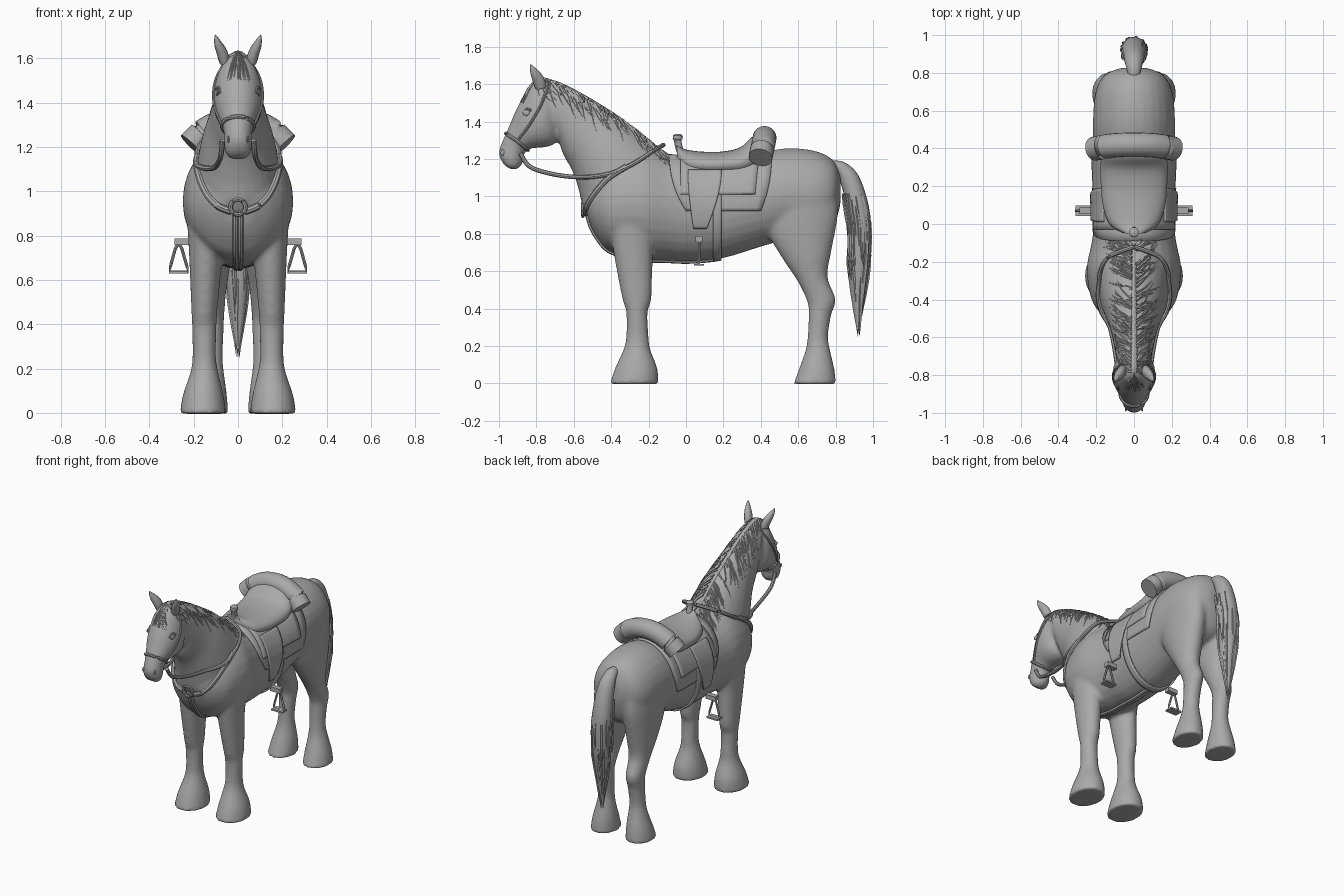
import bpy, bmesh, math, random
from mathutils import Vector
from mathutils.bvhtree import BVHTree

if "Cube" in bpy.data.objects:
    bpy.data.objects.remove(bpy.data.objects["Cube"])

random.seed(4)
grey = bpy.data.materials.new("plain grey")
grey.diffuse_color = (0.4, 0.4, 0.4, 1)
grey.use_nodes = True
grey.node_tree.nodes["Principled BSDF"].inputs["Base Color"].default_value = grey.diffuse_color


def catmull(rows, steps):
    out = []
    for i in range(len(rows) - 1):
        a, b, c, d = (rows[max(0, min(len(rows) - 1, i + k))] for k in (-1, 0, 1, 2))
        for s in range(steps):
            t = s / steps
            out.append([0.5 * (2 * q + (r - p) * t + (2 * p - 5 * q + 4 * r - u) * t * t
                        + (3 * q - p - 3 * r + u) * t ** 3) for p, q, r, u in zip(a, b, c, d)])
    return out + [list(rows[-1])]


def finish(name, bm, smooth=40):
    bmesh.ops.recalc_face_normals(bm, faces=bm.faces)
    me = bpy.data.meshes.new(name)
    bm.to_mesh(me)
    bm.free()
    ob = bpy.data.objects.new(name, me)
    bpy.context.collection.objects.link(ob)
    me.materials.append(grey)
    me.shade_smooth()
    if smooth:
        me.set_sharp_from_angle(angle=math.radians(smooth))
    return ob


def skin(bm, rings):
    vs = [[bm.verts.new(p) for p in r] for r in rings]
    n = len(vs[0])
    for a, b in zip(vs, vs[1:]):
        for k in range(n):
            bm.faces.new((a[k], a[(k + 1) % n], b[(k + 1) % n], b[k]))
    bm.faces.new(vs[0])
    bm.faces.new(vs[-1])


# each row: y,z of one edge, y,z of the opposite edge, half width, centre x
def loft(bm, rows, steps=5, n=28, side=1):
    rings = []
    for y1, z1, y2, z2, w, cx in catmull([(*r, 0)[:6] for r in rows], steps):
        ring = []
        for k in range(n):
            a = 2 * math.pi * k / n
            c = 0.5 + 0.5 * math.cos(a)
            ring.append((side * (cx + w * math.sin(a)), y2 + (y1 - y2) * c, z2 + (z1 - z2) * c))
        rings.append(ring)
    skin(bm, rings)


def tube(name, paths, radius, n=8, taper=None, flat=1):
    bm = bmesh.new()
    for path in paths:
        pts = [Vector(p) for p in path]
        rings = []
        for i, p in enumerate(pts):
            d = (pts[min(i + 1, len(pts) - 1)] - pts[max(i - 1, 0)]).normalized()
            u = d.cross(Vector((1, 0, 0)) if abs(d.x) < 0.8 else Vector((0, 1, 0))).normalized()
            v = d.cross(u)
            r = radius * (taper(i / (len(pts) - 1)) if taper else 1)
            rings.append([p + r * (u * math.cos(2 * math.pi * k / n)
                          + v * flat * math.sin(2 * math.pi * k / n)) for k in range(n)])
        skin(bm, rings)
    return finish(name, bm)


def both(path):
    return [path, [(-p[0], p[1], p[2]) for p in path]]


# horse body: overlapping lofts fused into one smooth skin
TORSO = [(-.56, 1.02, -.51, .84, .08), (-.51, 1.1, -.47, .77, .16), (-.40, 1.2, -.40, .70, .225),
         (-.25, 1.25, -.23, .66, .25), (-.1, 1.22, -.1, .655, .225), (.02, 1.21, .02, .65, .21),
         (.2, 1.21, .2, .67, .212), (.4, 1.235, .4, .73, .215), (.55, 1.258, .52, .76, .217),
         (.70, 1.24, .68, .76, .206), (.79, 1.19, .78, .82, .16), (.828, 1.1, .825, .95, .07)]
NECK = [(-.10, 1.22, -.42, .80, .19), (-.2, 1.3, -.54, .92, .185), (-.32, 1.395, -.575, 1.04, .162),
        (-.45, 1.48, -.61, 1.14, .13), (-.6, 1.565, -.655, 1.22, .108),
        (-.72, 1.615, -.69, 1.32, .092), (-.78, 1.6, -.74, 1.38, .07)]
HEAD = [(-.75, 1.63, -.66, 1.43, .06), (-.82, 1.605, -.675, 1.35, .1), (-.868, 1.535, -.70, 1.283, .112),
        (-.91, 1.46, -.755, 1.262, .103), (-.948, 1.37, -.83, 1.255, .078), (-.98, 1.30, -.865, 1.225, .063),
        (-1.0, 1.24, -.872, 1.18, .062), (-.99, 1.195, -.895, 1.15, .056), (-.97, 1.165, -.93, 1.14, .035)]
FRONT = [(-.42, .95, -.14, .95, .085, .15), (-.395, .75, -.175, .72, .077, .145),
         (-.37, .6, -.18, .6, .068, .148), (-.34, .45, -.185, .45, .058, .152),
         (-.32, .38, -.205, .38, .055, .152), (-.32, .25, -.2, .25, .053, .152),
         (-.335, .18, -.19, .18, .064, .152), (-.38, .08, -.153, .08, .092, .157),
         (-.408, -.004, -.147, -.004, .105, .158)]
HIND = [(.42, .95, .80, 1.05, .10, .108), (.44, .80, .812, .90, .095, .112), (.52, .66, .78, .72, .083, .115),
        (.60, .54, .757, .57, .065, .117), (.65, .43, .80, .45, .056, .118), (.655, .36, .775, .36, .053, .118),
        (.65, .25, .76, .25, .051, .12), (.64, .18, .77, .18, .06, .123),
        (.605, .08, .793, .08, .08, .13), (.574, -.004, .803, -.004, .09, .135)]
bm = bmesh.new()
for rows in (TORSO, NECK, HEAD):
    loft(bm, rows)
for s in (1, -1):
    loft(bm, FRONT, side=s)
    loft(bm, HIND, side=s)
body = finish("horse_body", bm, 0)
rm = body.modifiers.new("fuse", 'REMESH')
rm.mode, rm.voxel_size, rm.use_smooth_shade = 'VOXEL', 0.012, True
sm = body.modifiers.new("soften", 'SMOOTH')
sm.factor, sm.iterations = 0.5, 7
deps = bpy.context.evaluated_depsgraph_get()
fused = bpy.data.meshes.new_from_object(body.evaluated_get(deps))
body.modifiers.clear()
body.data = fused
fused.materials.clear()
fused.materials.append(grey)
fused.shade_smooth()
bvh = BVHTree.FromPolygons([v.co for v in fused.vertices], [p.vertices[:] for p in fused.polygons])


def snap(p, off):
    hit, nor, _, _ = bvh.find_nearest(Vector(p))
    return hit + nor * off


# point on the chest seen from the front at a given x and z
def chest(x, z):
    hit = bvh.ray_cast(Vector((x, -.64, z)), Vector((0, 1, 0)))[0]
    return hit if hit and hit.y < -.25 else snap((x, -.36, z), 0)


def strap(name, guide, radius, off=0.004, steps=8, flat=1):
    path = [snap(p, off) for p in catmull(guide, steps)]
    return tube(name, both(path), radius, flat=flat)


# tack panel wrapped round the barrel; edges(t) gives its y range at angle fraction t
def panel(name, a0, a1, edges, off, thick=0.01, nu=12, nv=24, sides=(1,)):
    bm = bmesh.new()
    for s in sides:
        grid = []
        for j in range(nv + 1):
            t = j / nv
            a = math.radians(a0 + (a1 - a0) * t)
            ya, yb = edges(t)
            row = []
            for i in range(nu + 1):
                y = ya + (yb - ya) * i / nu
                d = Vector((s * math.sin(a), 0, math.cos(a)))
                hit = bvh.ray_cast(Vector((0, y, .98)) + d * .6, -d)[0]
                row.append(bm.verts.new((hit or Vector((0, y, .98)) + d * .25) + d * off))
            grid.append(row)
        for j in range(nv):
            for i in range(nu):
                q = (grid[j][i], grid[j][i + 1], grid[j + 1][i + 1], grid[j + 1][i])
                bm.faces.new(q if s > 0 else q[::-1])
    ob = finish(name, bm)
    m = ob.modifiers.new("thickness", 'SOLIDIFY')
    m.thickness, m.offset = thick, 0
    return ob


# saddle
panel("saddle_blanket", -105, 105, lambda t: (-.09 + .09 * abs(2 * t - 1) ** 3, .46 - .06 * abs(2 * t - 1) ** 3), .004, nv=48)
panel("saddle_skirt", -82, 82, lambda t: (-.03, .40 - .03 * abs(2 * t - 1)), .011, nv=40)
panel("fender", 45, 126, lambda t: (.01 + .03 * t ** 2, .19 - .08 * t ** 2), .018, sides=(1, -1))
panel("girth", 60, 300, lambda t: (.145, .19), .008, nu=3, nv=60)
bm = bmesh.new()
loft(bm, [(-.05, 1.275, -.045, 1.14, .06), (0, 1.25, 0, 1.11, .13), (.1, 1.238, .1, 1.1, .165),
          (.2, 1.24, .2, 1.1, .175), (.29, 1.262, .3, 1.1, .178), (.35, 1.315, .37, 1.12, .17),
          (.40, 1.335, .42, 1.16, .14)])
finish("seat", bm)
tube("horn", [[(0, -.025, 1.22), (0, -.04, 1.27), (0, -.045, 1.30), (0, -.045, 1.305), (0, -.043, 1.325), (0, -.043, 1.332)]],
     .026, 14, lambda t: .75 if t < .5 else (1 if t < .9 else .6))
tube("bedroll", [catmull([(-.212, .398, 1.208), (-.155, .41, 1.262), (-.08, .418, 1.3), (0, .42, 1.312),
                          (.08, .418, 1.3), (.155, .41, 1.262), (.212, .398, 1.208)], 5)], .064, 20)

# stirrups
tube("stirrup_frame", both([(.27, .07, .765), (.283, .07, .74), (.305, .07, .66), (.31, .07, .635),
     (.225, .07, .635), (.23, .07, .66), (.253, .07, .74), (.267, .07, .765)]), .007)
bm = bmesh.new()
for s in (1, -1):
    for c, d in (((.268, .07, .634), (.086, .055, .01)), ((.25, .07, .772), (.075, .036, .03))):
        r = bmesh.ops.create_cube(bm, size=1)
        for v in r['verts']:
            v.co = Vector((s * (c[0] + v.co.x * d[0]), c[1] + v.co.y * d[1], c[2] + v.co.z * d[2]))
finish("stirrup_tread_and_bar", bm)

# breast collar
strap("breast_collar", [chest(x, z) for x, z in ((.03, .91), (.09, .935), (.135, .98), (.165, 1.04), (.18, 1.1))]
      + [(.19, -.32, 1.16)], .016)
strap("chest_strap", [(.012, -.57, .89), (.012, -.5, .77), (.012, -.4, .68), (.012, -.2, .63), (.012, .16, .63)], .013, 0)
c = snap((0, -.6, .905), .008)
tube("collar_ring", [[c + .034 * Vector((math.cos(k * math.pi / 12), 0, math.sin(k * math.pi / 12))) for k in range(25)]], .01)

# bridle and reins
ring = []
for k in range(33):
    a = 2 * math.pi * k / 32
    m = .5 + .5 * math.cos(a)
    ring.append(snap((.09 * math.sin(a), -.84 - .13 * m, 1.24 + .1 * m), .001))
tube("noseband", [ring], .01)
strap("cheek_strap", [(.09, -.9, 1.3), (.11, -.84, 1.38), (.11, -.78, 1.48), (.1, -.74, 1.58), (.01, -.74, 1.65)], .007, .002)
rein = []
for p in catmull([(.07, -.885, 1.23), (.08, -.82, 1.15), (.11, -.62, 1.105), (.16, -.42, 1.115),
                  (.185, -.29, 1.17), (.14, -.18, 1.24), (0, -.12, 1.275)], 6):
    hit, nor, _, _ = bvh.find_nearest(Vector(p))
    out = (Vector(p) - hit).dot(nor)
    rein.append(hit + nor * .008 if out < .008 else Vector(p))
tube("reins", both(rein), .012)

# ears, eyes, nostrils
ear = catmull([(.06, -.775, 1.58), (.072, -.79, 1.625), (.09, -.812, 1.665), (.103, -.832, 1.705)], 4)
tube("ears", both(ear), .036, 12, lambda t: max(.05, (.8 + .7 * t) * (1 - t ** 1.6)), .8)
bm = bmesh.new()
for s in (1, -1):
    for at, size in (((.11 * s, -.86, 1.45), (.008, .022, .016)), ((.055 * s, -.99, 1.235), (.005, .012, .016))):
        p = snap(at, .001)
        for v in bmesh.ops.create_uvsphere(bm, u_segments=14, v_segments=10, radius=1)['verts']:
            v.co = p + Vector([a * b for a, b in zip(v.co, size)])
finish("eyes_and_nostrils", bm)
strap("eyelids", [(.11, -.895, 1.452), (.11, -.865, 1.475), (.11, -.83, 1.462)], .006, .001)

# mane and forelock
crest = catmull([(0, -.79, 1.63), (0, -.6, 1.575), (0, -.45, 1.49), (0, -.32, 1.41), (0, -.2, 1.31), (0, -.09, 1.235)], 12)
hair = []
for i in range(120):
    x, y, z = random.choice(crest)
    s = random.choice((1, -1))
    ln = random.uniform(.06, .19)
    sweep = random.uniform(-.02, .1)
    hair.append([snap((s * (.015 + .13 * t), y + sweep * t + .03 * t * t, z + .01 - ln * t), .001)
                 for t in (0, .2, .4, .6, .8, 1)])
for i in range(16):
    e = random.uniform(-.08, .08)
    hair.append([snap((e * t, -.79 - .11 * t, 1.64 - .13 * t), .001) for t in (0, .25, .5, .75, 1)])
tube("mane_locks", hair, .01, 5, lambda t: max(.05, 1 - t ** 1.5), .8)
tube("mane_crest", [[snap(p, -.008) for p in crest]], .02, 10, lambda t: 1 - .5 * t)

# tail
bm = bmesh.new()
loft(bm, [(.77, 1.19, .79, 1.13, .03), (.84, 1.185, .81, 1.12, .04), (.91, 1.13, .83, 1.06, .052),
          (.955, 1.03, .85, .98, .06), (.985, .9, .86, .87, .066), (.99, .75, .865, .74, .064),
          (.975, .58, .87, .58, .052), (.95, .42, .89, .43, .03), (.925, .29, .912, .29, .006)], n=20)
finish("tail", bm)
locks = []
for i in range(44):
    a = random.uniform(0, 2 * math.pi)
    top = random.uniform(.55, 1.02)
    ln = random.uniform(.2, .36)
    lock = []
    for t in (0, .25, .5, .75, 1):
        z = max(top - ln * t, .25)
        f = min(1, max(.1, (z - .25) / .4)) * (1 + .08 * t)
        cy = .925 - .03 * max(0, (z - .85) / .17)
        lock.append((.063 * f * math.sin(a), cy + .06 * f * math.cos(a), z))
    locks.append(lock)
tube("tail_locks", locks, .01, 5, lambda t: max(.05, 1 - abs(2 * t - .8) ** 2 / 1.5))
